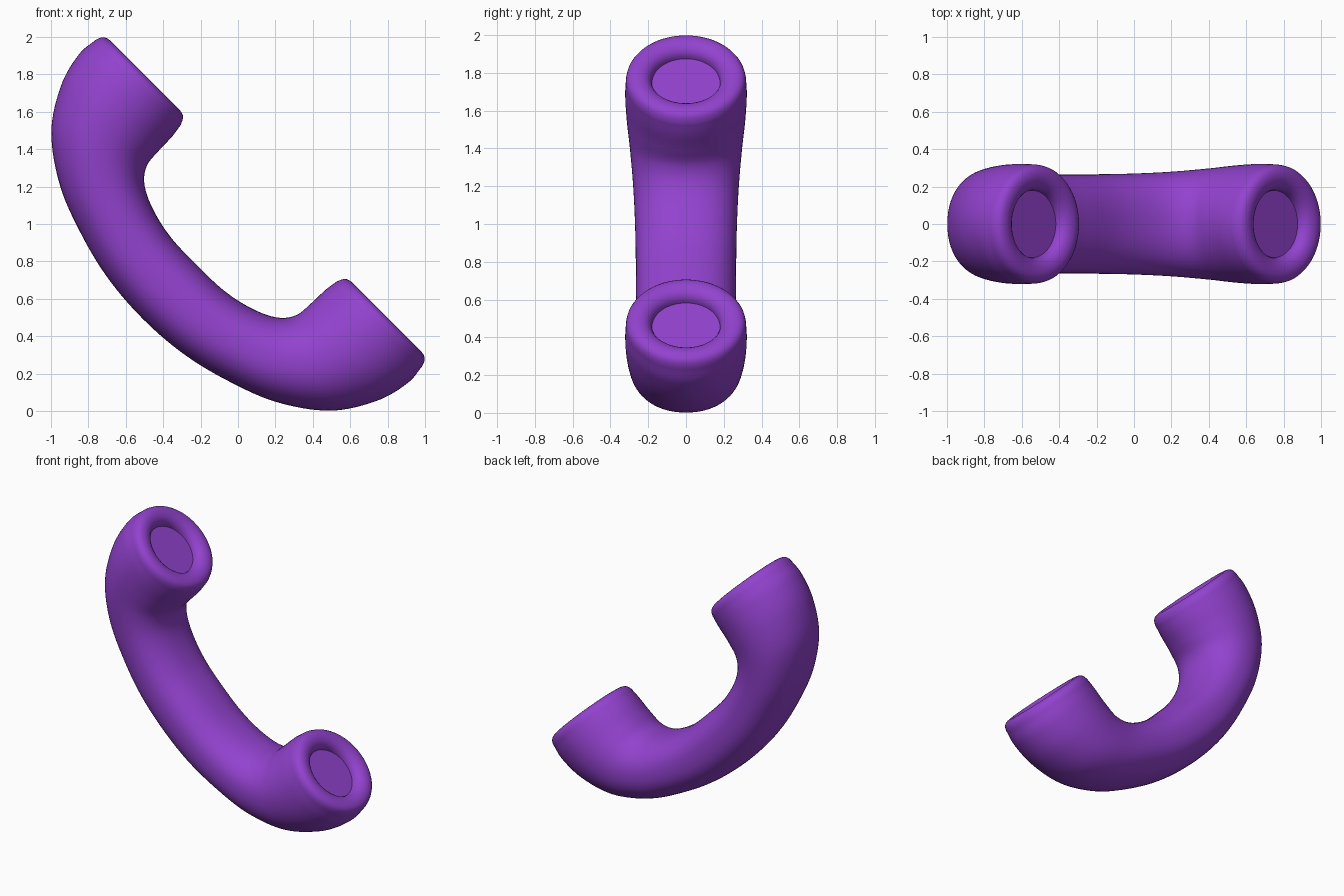
import bpy, bmesh, math

if "Cube" in bpy.data.objects:
    bpy.data.objects.remove(bpy.data.objects["Cube"])

SIDES, STEPS = 64, 8
R2 = math.sqrt(2)

# Half of the handle: outer x, z, inner x, z, half width, squareness
half = [
    (-0.508, 0.492, -0.22, 0.78, 0.265, 2.35),
    (-0.30, 0.312, -0.07, 0.64, 0.266, 2.35),
    (-0.07, 0.17, 0.08, 0.545, 0.27, 2.3),
    (0.20, 0.05, 0.21, 0.50, 0.28, 2.25),
    (0.49, 0.002, 0.31, 0.512, 0.297, 2.15),
    (0.74, 0.054, 0.39, 0.575, 0.315, 2.05),
    (0.905, 0.148, 0.468, 0.648, 0.322, 2.0),
    (0.984, 0.238, 0.53, 0.694, 0.318, 2.0),
]


def flip(s):
    """Reflect a section to the other end of the handle."""
    return (s[1] - 1, s[0] + 1, s[3] - 1, s[2] + 1, s[4], s[5])


def spline(a, b, c, d, t):
    return 0.5 * (2*b + (c - a)*t + (2*a - 5*b + 4*c - d)*t*t + (3*b - a - 3*c + d)*t**3)


def ring(bm, s):
    """Rounded section spanning the outer and inner points."""
    ox, oz, ix, iz, w, n = s
    verts = []
    for k in range(SIDES):
        a = 2 * math.pi * k / SIDES
        c, d = math.cos(a), math.sin(a)
        c = math.copysign(abs(c) ** (2 / n), c)
        d = math.copysign(abs(d) ** (2 / n), d)
        verts.append(bm.verts.new(((ox+ix)/2 + c*(ox-ix)/2, w*d, (oz+iz)/2 + c*(oz-iz)/2)))
    return verts


def rim_section(p, r):
    """Circle parallel to the earpiece face, at height p along its normal."""
    def at(q):
        return ((q*R2 - 1 + p*R2) / 2, (p*R2 - q*R2 + 1) / 2)
    return (*at(0.914 + r), *at(0.914 - r), r, 2.0)


# Smooth body sections from one end to the other
keys = [flip(s) for s in half[:0:-1]] + half
first = tuple(2*a - b for a, b in zip(keys[0], keys[1]))
last = tuple(2*a - b for a, b in zip(keys[-1], keys[-2]))
pad = [first] + keys + [last]
body = []
for i in range(1, len(pad) - 2):
    for j in range(STEPS):
        body.append(tuple(spline(*v, j / STEPS) for v in zip(*pad[i-1:i+3])))
body.append(keys[-1])

# Rounded lip and recessed dish at each end
lip = [rim_section(p, r) for p, r in (
    (0.885, 0.314), (0.899, 0.306), (0.909, 0.295), (0.915, 0.280), (0.918, 0.262),
    (0.917, 0.245), (0.913, 0.228), (0.906, 0.212), (0.895, 0.198), (0.881, 0.188),
    (0.866, 0.182), (0.850, 0.180))]
sections = [flip(s) for s in reversed(lip)] + body + lip

bm = bmesh.new()
rings = [ring(bm, s) for s in sections]
for a, b in zip(rings, rings[1:]):
    for k in range(SIDES):
        m = (k + 1) % SIDES
        bm.faces.new((a[k], a[m], b[m], b[k]))
bm.faces.new(rings[0])
bm.faces.new(rings[-1])
bmesh.ops.recalc_face_normals(bm, faces=bm.faces)
mesh = bpy.data.meshes.new("handset")
bm.to_mesh(mesh)
bm.free()
handset = bpy.data.objects.new("handset", mesh)
bpy.context.collection.objects.link(handset)

# Purple plastic
mat = bpy.data.materials.new("purple_plastic")
mat.diffuse_color = (0.29, 0.055, 0.62, 1)
mat.use_nodes = True
mat.node_tree.nodes["Principled BSDF"].inputs["Base Color"].default_value = mat.diffuse_color
mesh.materials.append(mat)

bpy.context.view_layer.objects.active = handset
handset.select_set(True)
bpy.ops.object.shade_smooth_by_angle(angle=math.radians(40))
